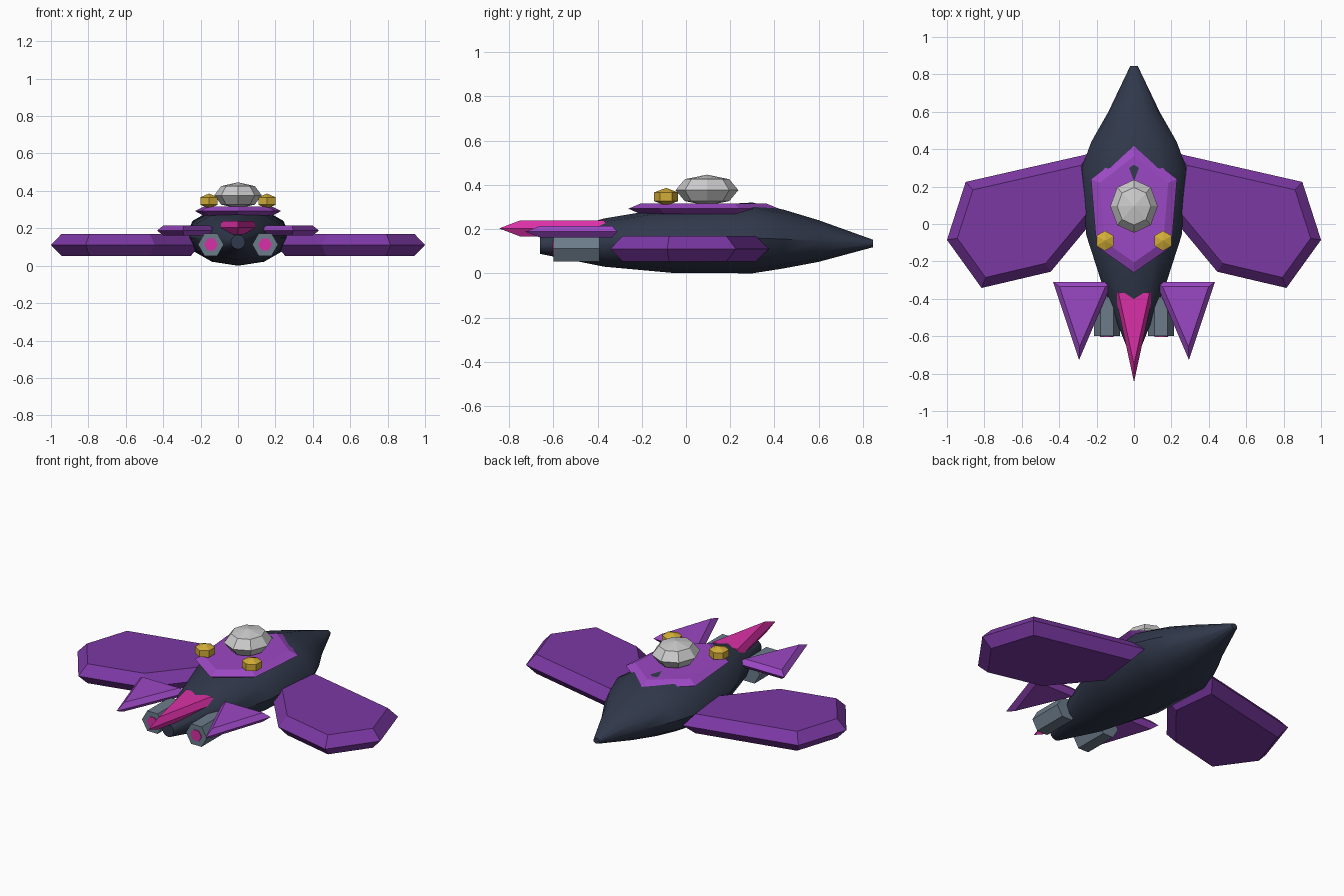
import bpy, bmesh
from math import sin, cos, pi, radians
from mathutils import Vector, Matrix

if "Cube" in bpy.data.objects:
    bpy.data.objects.remove(bpy.data.objects["Cube"])


def material(name, rgb):
    m = bpy.data.materials.new(name)
    m.diffuse_color = (*rgb, 1)
    m.use_nodes = True
    m.node_tree.nodes["Principled BSDF"].inputs["Base Color"].default_value = m.diffuse_color
    return m


DARK = material("dark_hull", (0.03, 0.04, 0.07))
PURPLE = material("purple", (0.20, 0.04, 0.37))
VIOLET = material("violet", (0.33, 0.065, 0.55))
PINK = material("pink", (0.70, 0.03, 0.38))
GOLD = material("gold", (0.65, 0.42, 0.04))
WHITE = material("white", (0.85, 0.85, 0.85))
STEEL = material("steel", (0.15, 0.20, 0.26))


def finish(name, bm, mat):
    bmesh.ops.recalc_face_normals(bm, faces=bm.faces)
    me = bpy.data.meshes.new(name)
    bm.to_mesh(me)
    bm.free()
    me.materials.append(mat)
    ob = bpy.data.objects.new(name, me)
    bpy.context.collection.objects.link(ob)
    return ob


def loft(name, rings, mat):
    """Skin a list of equal-length point rings and cap both ends."""
    bm = bmesh.new()
    vr = [[bm.verts.new(p) for p in r] for r in rings]
    n = len(vr[0])
    for a, b in zip(vr, vr[1:]):
        for i in range(n):
            j = (i + 1) % n
            bm.faces.new((a[i], a[j], b[j], b[i]))
    bm.faces.new(vr[0])
    bm.faces.new(vr[-1])
    return finish(name, bm, mat)


def inset(pts, d):
    """Offset a clockwise outline inward by d."""
    pts = [Vector(p) for p in pts]
    out = []
    for i, p in enumerate(pts):
        e1 = (p - pts[i - 1]).normalized()
        e2 = (pts[(i + 1) % len(pts)] - p).normalized()
        n1, n2 = Vector((e1.y, -e1.x)), Vector((e2.y, -e2.x))
        out.append(p + (n1 + n2) * d / (1 + n1.dot(n2)))
    return out


def plate(name, outline, z, half, d, mat, side=1):
    """Flat plate whose rim is bevelled to a ridge at mid height."""
    small = inset(outline, d)
    rings = [[(side * x, y, zz) for x, y in pts]
             for pts, zz in ((small, z - half), (outline, z), (small, z + half))]
    return loft(name, rings, mat)


def ball(name, loc, scale, seg, rings, mat):
    bm = bmesh.new()
    bmesh.ops.create_uvsphere(bm, u_segments=seg, v_segments=rings, radius=1)
    bmesh.ops.transform(bm, verts=bm.verts,
                        matrix=Matrix.Translation(loc) @ Matrix.Diagonal((*scale, 1)))
    return finish(name, bm, mat)


def hex_tube(name, x, z, r, y0, y1, mat):
    return loft(name, [[(x + r * cos(i * pi / 3), y, z + r * sin(i * pi / 3))
                        for i in range(6)] for y in (y0, y1)], mat)


# Fuselage: y, half width, bottom z, top z
stations = [(-0.66, 0.038, 0.088, 0.165), (-0.37, 0.155, 0.030, 0.248),
            (-0.06, 0.255, 0.002, 0.300), (0.30, 0.280, 0.000, 0.320),
            (0.44, 0.228, 0.022, 0.288), (0.60, 0.137, 0.052, 0.240),
            (0.845, 0.02, 0.118, 0.152)]
SIDES = 12
hull = loft("fuselage", [[(w * cos(2 * pi * i / SIDES), y,
                           (b + t) / 2 + (t - b) / 2 * sin(2 * pi * i / SIDES))
                          for i in range(SIDES)] for y, w, b, t in stations], DARK)
bpy.context.view_layer.objects.active = hull
hull.select_set(True)
bpy.ops.object.shade_smooth_by_angle(angle=radians(40))

# Deck plate and canopy
plate("deck_plate", [(0, 0.42), (0.23, 0.24), (0.2, -0.12), (0, -0.26),
                     (-0.2, -0.12), (-0.23, 0.24)], 0.292, 0.024, 0.045, VIOLET)
ball("canopy", (0, 0.095, 0.376), (0.127, 0.142, 0.07), 8, 4, WHITE)

# Pink centre tail fin
plate("centre_tail", [(-0.107, -0.35), (0.107, -0.35), (0, -0.845)],
      0.203, 0.036, 0.02, PINK)

# Mirrored parts
wing = [(0.24, 0.375), (0.9, 0.225), (1.0, -0.085),
        (0.815, -0.342), (0.445, -0.255), (0.2, 0.04)]
fin = [(0.115, -0.31), (0.433, -0.31), (0.294, -0.727)]
for side, tag in ((-1, "left"), (1, "right")):
    plate(tag + "_wing", wing, 0.111, 0.058, 0.05, PURPLE, side)
    plate(tag + "_tail_fin", fin, 0.188, 0.027, 0.025, VIOLET, side)
    ball(tag + "_lamp", (side * 0.155, -0.09, 0.346), (0.062, 0.062, 0.04), 6, 3, GOLD)
    hex_tube(tag + "_engine", side * 0.145, 0.113, 0.069, -0.6, -0.39, STEEL)
    hex_tube(tag + "_engine_glow", side * 0.145, 0.113, 0.036, -0.604, -0.55, PINK)
